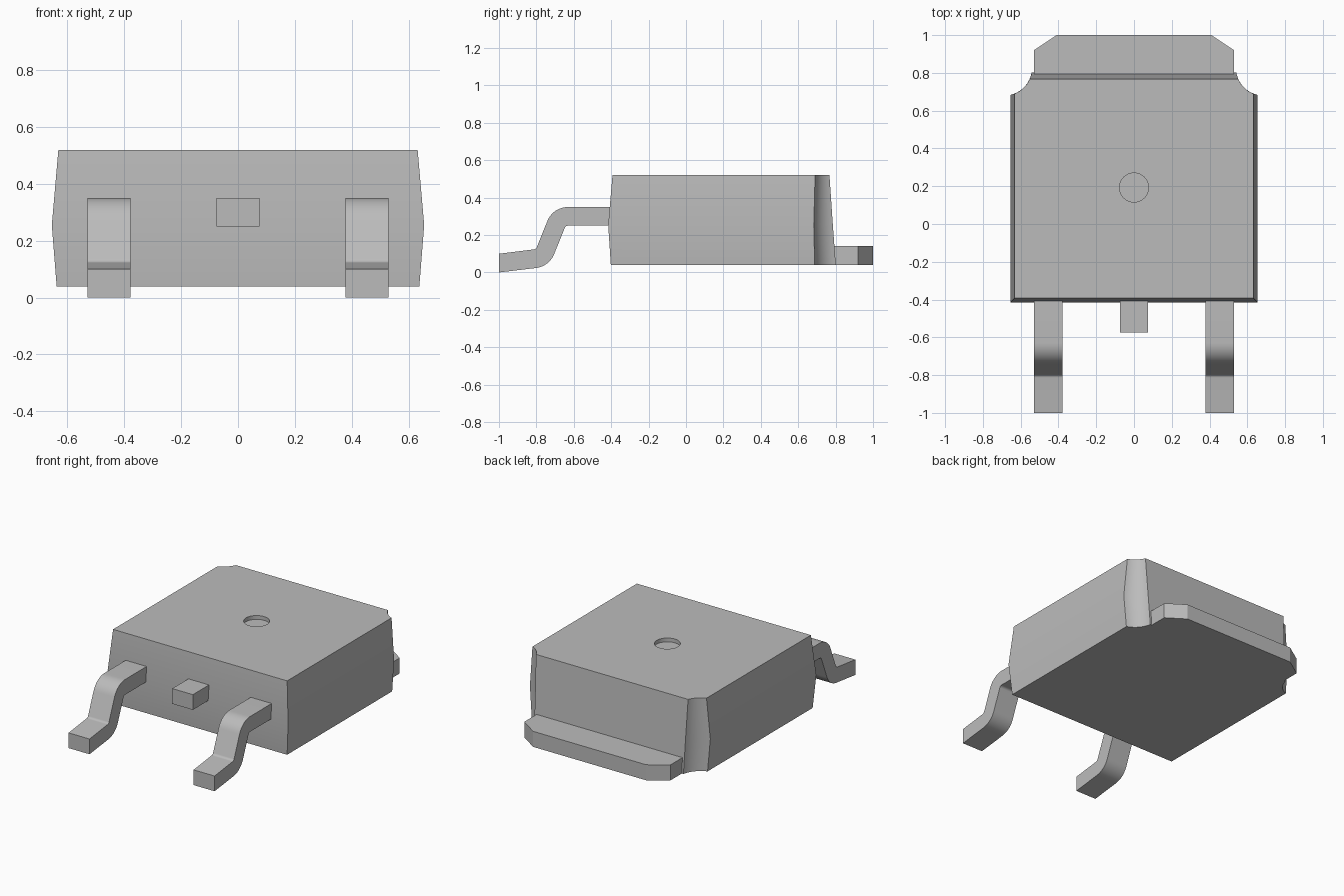
import bpy
import bmesh
from math import acos, asin, cos, sin, pi, radians

cube = bpy.data.objects.get("Cube")
if cube:
    bpy.data.objects.remove(cube, do_unlink=True)

grey = bpy.data.materials.new("plain grey")
grey.use_nodes = True
colour = (0.5, 0.5, 0.5, 1)
grey.diffuse_color = colour
grey.node_tree.nodes["Principled BSDF"].inputs["Base Color"].default_value = colour


def loft(name, rings):
    """Closed solid through rings that have equal point counts."""
    bm = bmesh.new()
    loops = [[bm.verts.new(p) for p in ring] for ring in rings]
    n = len(loops[0])
    for a, b in zip(loops, loops[1:]):
        for i in range(n):
            j = (i + 1) % n
            bm.faces.new((a[i], a[j], b[j], b[i]))
    bm.faces.new(loops[0])
    bm.faces.new(loops[-1])
    bmesh.ops.recalc_face_normals(bm, faces=bm.faces)
    mesh = bpy.data.meshes.new(name)
    bm.to_mesh(mesh)
    bm.free()
    mesh.materials.append(grey)
    obj = bpy.data.objects.new(name, mesh)
    bpy.context.collection.objects.link(obj)
    return obj


def select(obj):
    bpy.ops.object.select_all(action='DESELECT')
    obj.select_set(True)
    bpy.context.view_layer.objects.active = obj


def smooth(obj):
    select(obj)
    bpy.ops.object.shade_smooth_by_angle(angle=radians(30))


def arc(cx, cy, r, start, end, steps=10):
    return [(cx + r * cos(start + (end - start) * i / steps),
             cy + r * sin(start + (end - start) * i / steps)) for i in range(steps + 1)]


# Moulded body: bulging walls with scooped rear corners
SCOOP_X, SCOOP_Y, SCOOP_R = 0.685, 0.825, 0.145


def body_ring(z, half, front, back):
    start = -acos((half - SCOOP_X) / SCOOP_R)
    end = -pi - asin((back - SCOOP_Y) / SCOOP_R)
    end = -pi + asin((SCOOP_Y - back) / SCOOP_R)
    right = [(half, front)] + arc(SCOOP_X, SCOOP_Y, SCOOP_R, start, end)
    left = [(-x, y) for x, y in reversed(right)]
    return [(x, y, z) for x, y in right + left]


body = loft("body", [
    body_ring(0.04, 0.638, -0.402, 0.801),
    body_ring(0.255, 0.655, -0.416, 0.785),
    body_ring(0.52, 0.632, -0.393, 0.767),
])

# Shallow round dimple in the top
bpy.ops.mesh.primitive_cylinder_add(vertices=48, radius=0.077, depth=0.1,
                                    location=(0, 0.193, 0.545))
cutter = bpy.context.object
cutter.name = "dimple_cutter"
cutter.hide_render = True
cutter.data.materials.append(grey)
select(body)
cut = body.modifiers.new("dimple", 'BOOLEAN')
cut.object = cutter
cut.operation = 'DIFFERENCE'
cut.solver = 'EXACT'
bpy.ops.object.modifier_apply(modifier=cut.name)
bpy.data.objects.remove(cutter, do_unlink=True)
smooth(body)

# Rear mounting tab with clipped corners
half_tab = [(0.53, 0.78), (0.53, 0.92), (0.41, 1.0)]
outline = half_tab + [(-x, y) for x, y in reversed(half_tab)]
loft("rear_tab", [[(x, y, z) for x, y in outline] for z in (0.04, 0.142)])

# Cropped centre lead
stub = [(-0.575, 0.25), (-0.575, 0.35), (-0.38, 0.35), (-0.38, 0.25)]
loft("centre_lead", [[(x, y, z) for y, z in stub] for x in (-0.075, 0.075)])

# Two bent leads: concentric bends joined by a steep slope
SLOPE, FOOT = radians(22), radians(5.7)
INNER, OUTER = 0.02, 0.12
upper, lower = (-0.63, 0.23), (-0.816, 0.143)
top_edge = arc(*upper, OUTER, pi / 2, pi - SLOPE) + arc(*lower, INNER, -SLOPE, FOOT - pi / 2)
under_edge = arc(*upper, INNER, pi / 2, pi - SLOPE) + arc(*lower, OUTER, -SLOPE, FOOT - pi / 2)
profile = ([(-0.38, 0.35)] + top_edge + [(-1, 0.1), (-1, 0)]
           + under_edge[::-1] + [(-0.38, 0.25)])
for side, x0 in (("left", 0.378), ("right", -0.53)):
    smooth(loft(side + "_lead", [[(x, y, z) for y, z in profile] for x in (x0, x0 + 0.152)]))
